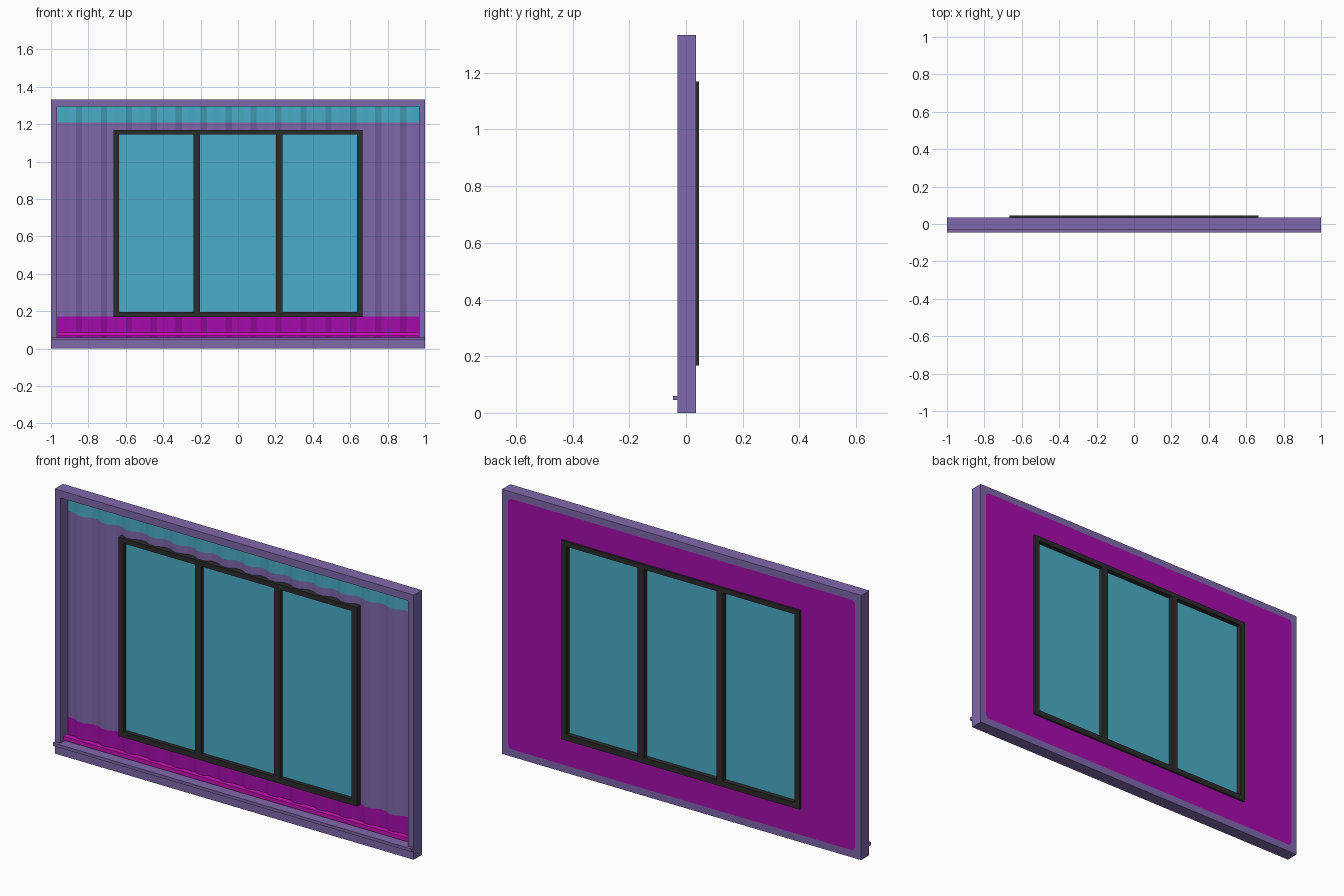
import bpy, bmesh, math
from mathutils import Vector

if "Cube" in bpy.data.objects:
    bpy.data.objects.remove(bpy.data.objects["Cube"])


def material(name, r, g, b):
    lin = [((c / 255 + 0.055) / 1.055) ** 2.4 if c > 10 else c / 255 / 12.92 for c in (r, g, b)]
    m = bpy.data.materials.new(name)
    m.diffuse_color = (*lin, 1)
    m.use_nodes = True
    m.node_tree.nodes["Principled BSDF"].inputs["Base Color"].default_value = m.diffuse_color
    return m


PURPLE = material("purple", 128, 104, 172)
TEAL = material("teal", 74, 174, 200)
MAGENTA = material("magenta", 166, 12, 172)
PINK = material("pink", 205, 18, 185)
DARK = material("dark_grey", 44, 44, 44)


def finish(name, bm, *mats):
    me = bpy.data.meshes.new(name)
    bm.to_mesh(me)
    bm.free()
    ob = bpy.data.objects.new(name, me)
    bpy.context.collection.objects.link(ob)
    for m in mats:
        me.materials.append(m)
    return ob


def add_box(bm, x0, x1, y0, y1, z0, z1):
    vs = bmesh.ops.create_cube(bm, size=1)["verts"]
    for v in vs:
        v.co = Vector((x0 if v.co.x < 0 else x1, y0 if v.co.y < 0 else y1, z0 if v.co.z < 0 else z1))


def box(name, mat, *dims):
    bm = bmesh.new()
    add_box(bm, *dims)
    return finish(name, bm, mat)


def ring(name, mat, outer, inner, y0, y1):
    """Rectangular frame: outer and inner are (half width, bottom, top)."""
    bm = bmesh.new()
    loops = []
    for y in (y0, y1):
        for w, lo, hi in (outer, inner):
            loops.append([bm.verts.new(p) for p in ((-w, y, lo), (w, y, lo), (w, y, hi), (-w, y, hi))])
    fo, fi, bo, bi = loops
    for a, b in ((fo, fi), (fi, bi), (bi, bo), (bo, fo)):
        for i in range(4):
            j = (i + 1) % 4
            bm.faces.new((a[i], a[j], b[j], b[i]))
    bmesh.ops.recalc_face_normals(bm, faces=bm.faces)
    return finish(name, bm, mat)


def slice_at(bm, axis, value):
    co, no = Vector(), Vector()
    co[axis], no[axis] = value, 1
    bmesh.ops.bisect_plane(bm, geom=bm.verts[:] + bm.edges[:] + bm.faces[:], plane_co=co, plane_no=no)


def cut_window(bm):
    """Remove the part of a wall behind the window."""
    for x in (-0.65, 0.65):
        slice_at(bm, 0, x)
    for z in (0.18, 1.16):
        slice_at(bm, 2, z)
    gone = []
    for f in bm.faces:
        c = f.calc_center_median()
        if abs(c.x) < 0.65 and 0.18 < c.z < 1.16:
            gone.append(f)
    bmesh.ops.delete(bm, geom=gone, context='FACES')


W, LO, HI = 0.968, 0.06, 1.296     # opening of the outer frame

# Outer frame, ledge and inner rail
ring("outer_frame", PURPLE, (1, 0, 1.333), (W, LO, HI), -0.03, 0.035)
box("front_ledge", PURPLE, -1, 1, -0.046, -0.028, 0.045, 0.06)
box("bottom_rail", PINK, -W, W, -0.008, 0.02, 0.068, 0.088)

# Corrugated wall: 15 trapezoid ribs, coloured by height
bm = bmesh.new()
step = 1 / 30
depth = (0.010, 0.027, 0.027, 0.010)
prev = None
for i in range(1, 60):
    x, y = -1 + i * step, depth[i % 4]
    pair = [bm.verts.new((x, y, z)) for z in (LO, HI)]
    if prev:
        bm.faces.new((prev[0], pair[0], pair[1], prev[1]))
    prev = pair
for z in (0.172, 1.21):
    slice_at(bm, 2, z)
cut_window(bm)
for f in bm.faces:
    z = f.calc_center_median().z
    f.material_index = 1 if z > 1.21 else 2 if z < 0.172 else 0
finish("corrugated_wall", bm, PURPLE, TEAL, MAGENTA)


# Flat back: purple board with a rounded magenta panel on it
def back_sheet(name, mat, y, w, lo, hi, r):
    bm = bmesh.new()
    pts = []
    for k, (sx, z) in enumerate(((1, hi - r), (-1, hi - r), (-1, lo + r), (1, lo + r))):
        for s in range(5):
            a = math.pi / 2 * (k + s / 4)
            pts.append((sx * (w - r) + r * math.cos(a), y, z + r * math.sin(a)))
    f = bm.faces.new([bm.verts.new(p) for p in pts])
    f.normal_update()
    if f.normal.y < 0:
        f.normal_flip()
    cut_window(bm)
    finish(name, bm, mat)


back_sheet("back_board", PURPLE, 0.0345, 0.985, 0.02, 1.315, 0.01)
back_sheet("back_panel", MAGENTA, 0.0358, 0.967, 0.037, 1.298, 0.022)

# Window: frame, two mullions, three panes
ring("window_frame", DARK, (0.665, 0.168, 1.17), (0.635, 0.197, 1.145), -0.003, 0.045)
for side, s in (("left", -1), ("right", 1)):
    box(side + "_mullion", DARK, s * 0.22 - 0.0175, s * 0.22 + 0.0175, -0.003, 0.045, 0.19, 1.15)
for side, x0, x1 in (("left", -0.64, -0.23), ("middle", -0.21, 0.21), ("right", 0.23, 0.64)):
    box(side + "_pane", TEAL, x0, x1, 0.016, 0.021, 0.19, 1.15)
